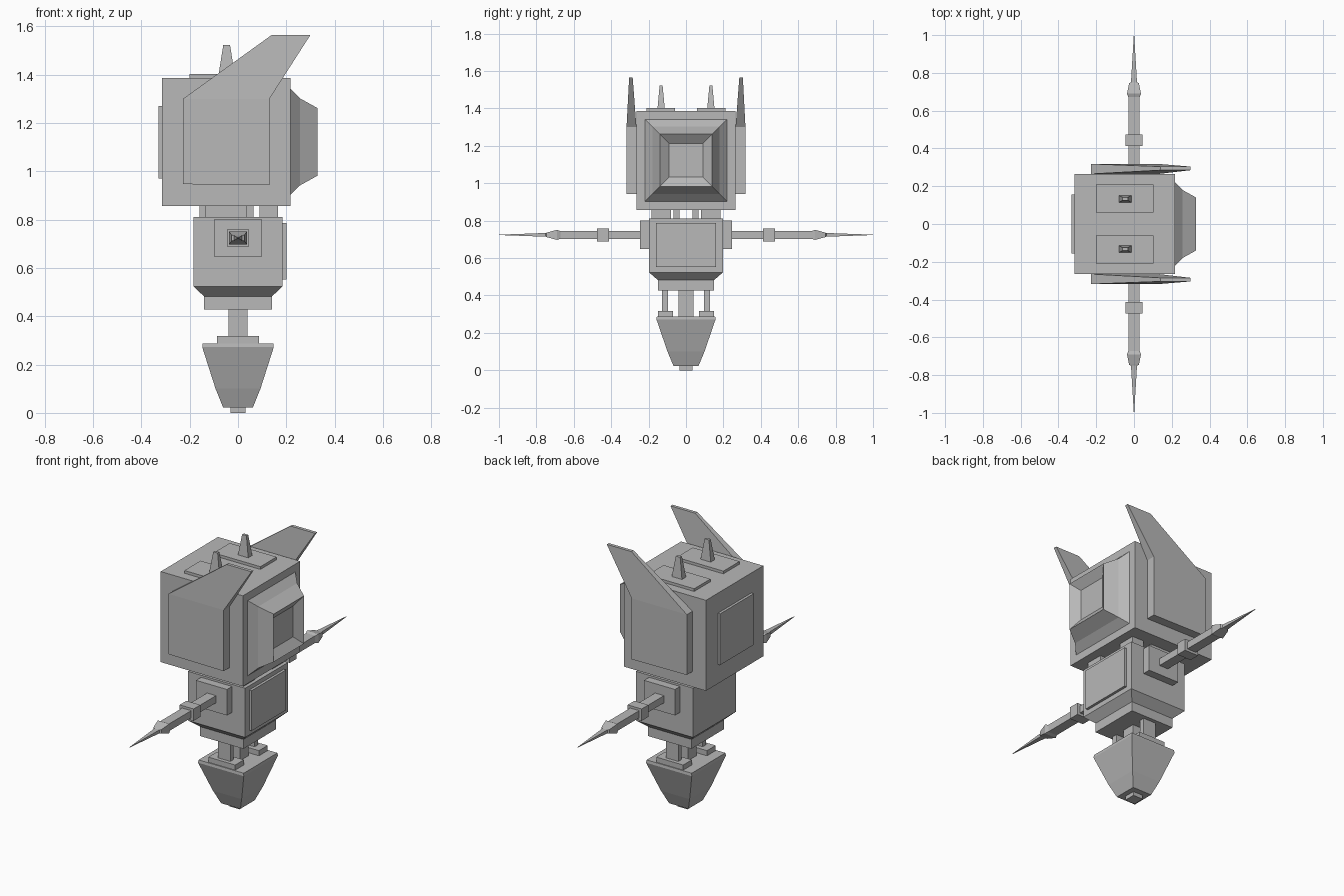
import bpy, bmesh
from mathutils import Vector

if "Cube" in bpy.data.objects:
    bpy.data.objects.remove(bpy.data.objects["Cube"])

grey = bpy.data.materials.new("plain grey")
grey.diffuse_color = (0.48, 0.48, 0.48, 1)
grey.use_nodes = True
grey.node_tree.nodes["Principled BSDF"].inputs["Base Color"].default_value = grey.diffuse_color


def finish(name, bm):
    bmesh.ops.recalc_face_normals(bm, faces=bm.faces)
    me = bpy.data.meshes.new(name)
    bm.to_mesh(me)
    bm.free()
    me.materials.append(grey)
    ob = bpy.data.objects.new(name, me)
    bpy.context.collection.objects.link(ob)
    return ob


def loft(name, axis, sections, centre=(0, 0, 0)):
    """Rectangular sections (position, half a, half b) stacked along an axis."""
    bm = bmesh.new()
    a, b = [i for i in range(3) if i != axis]
    rings = []
    for pos, ha, hb in sections:
        ring = []
        for sa, sb in ((-1, -1), (1, -1), (1, 1), (-1, 1)):
            co = Vector(centre)
            co[axis] = pos
            co[a] += sa * ha
            co[b] += sb * hb
            ring.append(bm.verts.new(co))
        rings.append(ring)
    for r, s in zip(rings, rings[1:]):
        for i in range(4):
            j = (i + 1) % 4
            bm.faces.new((r[i], r[j], s[j], s[i]))
    bm.faces.new(rings[0])
    bm.faces.new(rings[-1])
    return finish(name, bm)


def box(name, x0, x1, y0, y1, z0, z1):
    return loft(name, 2, [(z, abs(x1 - x0) / 2, abs(y1 - y0) / 2) for z in (z0, z1)],
                ((x0 + x1) / 2, (y0 + y1) / 2, 0))


# Head with back plate and hollow muzzle
box("head", -0.315, 0.217, -0.265, 0.265, 0.857, 1.387)
box("head_back_plate", -0.33, -0.315, -0.155, 0.155, 0.97, 1.27)
loft("muzzle", 0, [(0.217, 0.22, 0.22), (0.257, 0.18, 0.18), (0.329, 0.14, 0.14),
                   (0.293, 0.09, 0.09)], (0, 0, 1.122))

# Torso, waist and chest plate
loft("torso", 2, [(0.427, 0.14, 0.15), (0.482, 0.14, 0.15), (0.524, 0.185, 0.198),
                  (0.812, 0.185, 0.198)])
box("chest_plate", 0.185, 0.2, -0.16, 0.16, 0.552, 0.787)

# Central leg and tapered foot
box("leg", -0.04, 0.04, -0.04, 0.04, 0.287, 0.43)
loft("foot", 2, [(0.023, 0.062, 0.067), (0.1, 0.093, 0.099), (0.272, 0.148, 0.158),
                 (0.288, 0.146, 0.156)])
box("foot_tip", -0.032, 0.032, -0.034, 0.034, 0, 0.023)

for s, side in ((-1, "right"), (1, "left")):
    # Ear: flat side plate with a swept, thinning fin
    bm = bmesh.new()
    outline = [(-0.228, 0.947), (0.13, 0.943), (0.13, 1.30),
               (0.30, 1.565), (0.14, 1.565), (-0.228, 1.30)]
    loops = []
    for inner in (True, False):
        loop = []
        for x, z in outline:
            tip = z > 1.4
            y = (0.285 if tip else 0.265) if inner else (0.304 if tip else 0.318)
            loop.append(bm.verts.new((x, s * y, z)))
        loops.append(loop)
    for lp in loops:
        bm.faces.new((lp[0], lp[1], lp[2], lp[5]))
        bm.faces.new((lp[5], lp[2], lp[3], lp[4]))
    for i in range(6):
        j = (i + 1) % 6
        bm.faces.new((loops[0][i], loops[0][j], loops[1][j], loops[1][i]))
    finish(side + "_ear", bm)

    # Crown plate and spike
    box(side + "_crown_plate", -0.2, 0.103, s * 0.06, s * 0.21, 1.387, 1.403)
    loft(side + "_crown_spike", 2, [(1.403, 0.033, 0.019), (1.523, 0.014, 0.008)],
         (-0.047, s * 0.133, 0))

    # Neck blocks
    box(side + "_neck_rear", -0.137, 0.037, s * 0.08, s * 0.185, 0.812, 0.857)
    box(side + "_neck_front", 0.09, 0.165, s * 0.08, s * 0.185, 0.812, 0.857)
    box(side + "_neck_inner", -0.16, 0.065, s * 0.035, s * 0.067, 0.812, 0.857)

    # Shoulder plate and spear-shaped arm
    box(side + "_shoulder", -0.1, 0.1, s * 0.198, s * 0.245, 0.648, 0.8)
    arm = (0, 0, 0.724)
    loft(side + "_arm", 1, [(s * 0.245, 0.029, 0.021), (s * 0.69, 0.029, 0.021)], arm)
    loft(side + "_arm_band", 1, [(s * 0.413, 0.045, 0.035), (s * 0.475, 0.045, 0.035)], arm)
    loft(side + "_arm_point", 1, [(s * 0.67, 0.029, 0.02), (s * 0.69, 0.037, 0.027),
                                  (s * 0.745, 0.026, 0.012), (s * 0.75, 0.016, 0.01),
                                  (s * 1.0, 0.001, 0.001)], arm)

    # Thin ankle rod on a foot pad
    box(side + "_ankle_pad", -0.087, 0.087, s * 0.07, s * 0.15, 0.288, 0.318)
    box(side + "_ankle_rod", -0.04, 0.04, s * 0.097, s * 0.128, 0.318, 0.43)
